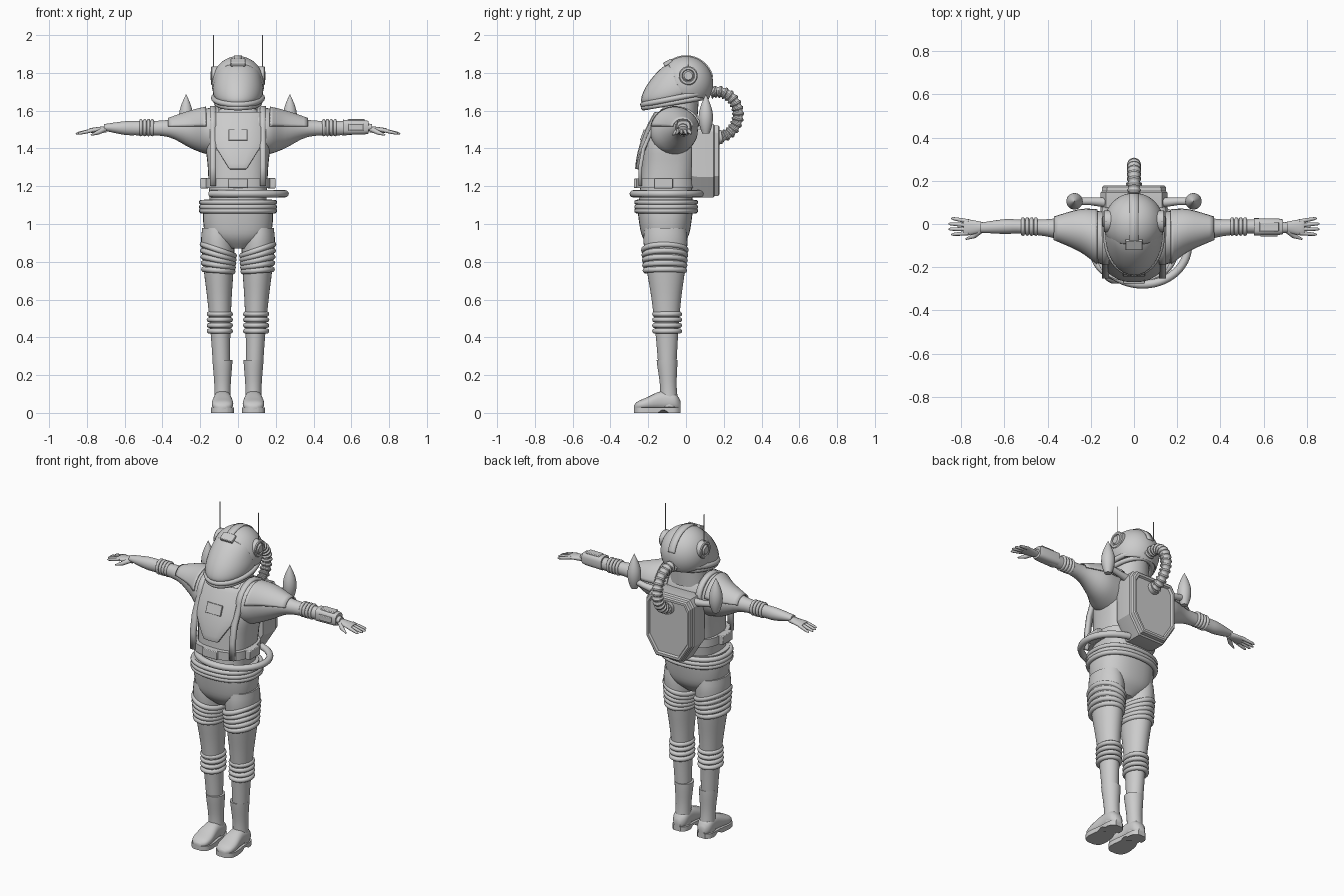
import bpy, bmesh, math
from mathutils import Vector, Matrix

if "Cube" in bpy.data.objects:
    bpy.data.objects.remove(bpy.data.objects["Cube"])

tone = 0.6
grey = bpy.data.materials.new("suit grey")
grey.use_nodes = True
grey.diffuse_color = (tone, tone, tone, 1)
grey.node_tree.nodes["Principled BSDF"].inputs["Base Color"].default_value = (tone, tone, tone, 1)


def finish(name, bm, solid=0, bevel=0, angle=40):
    bmesh.ops.recalc_face_normals(bm, faces=bm.faces)
    mesh = bpy.data.meshes.new(name)
    bm.to_mesh(mesh)
    bm.free()
    mesh.materials.append(grey)
    ob = bpy.data.objects.new(name, mesh)
    bpy.context.collection.objects.link(ob)
    if solid:
        mod = ob.modifiers.new("Thickness", "SOLIDIFY")
        mod.thickness, mod.offset = solid, 0
    if bevel:
        mod = ob.modifiers.new("Bevel", "BEVEL")
        mod.width, mod.segments = bevel, 2
    bpy.ops.object.select_all(action="DESELECT")
    ob.select_set(True)
    bpy.context.view_layer.objects.active = ob
    bpy.ops.object.shade_smooth_by_angle(angle=math.radians(angle))


def smooth(points, steps=4):
    """Catmull-Rom curve through the points."""
    pts = [Vector(p) for p in points]
    pts = [pts[0]] + pts + [pts[-1]]
    out = []
    for a, b, c, d in zip(pts, pts[1:], pts[2:], pts[3:]):
        for k in range(steps):
            t = k / steps
            out.append(b + (c - a) * t / 2 + (a - b * 2.5 + c * 2 - d / 2) * t * t
                       + (b * 3 - a - c * 3 + d) * t ** 3 / 2)
    return out + [pts[-1]]


def skin(name, rows, wrap=True, loop=False, **style):
    """Join rows of points with faces; closed rows get end caps."""
    bm = bmesh.new()
    verts = [[bm.verts.new(p) for p in row] for row in rows]
    pairs = list(zip(verts, verts[1:])) + ([(verts[-1], verts[0])] if loop else [])
    count = len(verts[0])
    for a, b in pairs:
        for j in range(count if wrap else count - 1):
            k = (j + 1) % count
            bm.faces.new((a[j], a[k], b[k], b[j]))
    if wrap and not loop:
        bm.faces.new(verts[0])
        bm.faces.new(verts[-1])
    finish(name, bm, **style)


def oval(centre, u, v, power=2, n=32, start=0, end=360):
    """Superellipse with half axes u and v, whole or an arc."""
    centre, u, v = Vector(centre), Vector(u), Vector(v)
    bend = lambda t: math.copysign(abs(t) ** (2 / power), t)
    gaps = n if end - start == 360 else n - 1
    angles = [math.radians(start + (end - start) * i / gaps) for i in range(n)]
    return [centre + u * bend(math.cos(a)) + v * bend(math.sin(a)) for a in angles]


def loft(name, sections, steps=4, **style):
    columns = [smooth(column, steps) for column in zip(*sections)]
    skin(name, list(zip(*columns)), **style)


def stack(name, rows, x=0, y=-.1, lean=0, power=2):
    """Upright body from rows of height, half width and half depth."""
    base = rows[0][0]
    loft(name, [oval((x, y + lean * (z - base), z), (w, 0, 0), (0, d, 0), power) for z, w, d in rows])


def tube(name, points, radii, ref=(0, 0, 1), loop=False, n=12):
    pts, ref, last = [Vector(p) for p in points], Vector(ref), len(points) - 1
    rows = []
    for i, p in enumerate(pts):
        ahead = pts[(i + 1) % len(pts)] if loop else pts[min(i + 1, last)]
        behind = pts[i - 1] if loop else pts[max(i - 1, 0)]
        along = ahead - behind
        u = along.cross(ref).normalized()
        r = radii[i] if isinstance(radii, list) else radii
        rows.append(oval(p, u * r, u.cross(along).normalized() * r, n=n))
    skin(name, rows, loop=loop)


def ring(name, centre, u, v, radius, ref=(0, 0, 1), power=2):
    tube(name, oval(centre, u, v, power, n=40), radius, ref, loop=True, n=10)


def box(name, centre, size, bevel=.004, tilt=0):
    bm = bmesh.new()
    place = Matrix.Translation(centre) @ Matrix.Rotation(tilt, 4, "X") @ Matrix.Diagonal((*size, 1))
    bmesh.ops.create_cube(bm, size=1, matrix=place)
    finish(name, bm, bevel=bevel)


def chest_y(z):
    """Depth of the chest front at a height."""
    return .9 * (z - 1.25) ** 2 - .26


# Torso, neck and hips
stack("torso", [(1.1, .15, .14), (1.3, .16, .145), (1.43, .17, .145), (1.54, .14, .12), (1.61, .1, .07)],
      y=-.11, lean=.1, power=2.7)
stack("neck", [(1.55, .11, .09), (1.7, .1, .1)], y=-.03)
stack("hips", [(.87, .05, .07), (.93, .16, .12), (1.02, .185, .14), (1.13, .18, .15)], y=-.11, power=2.4)

# Waist rings, belt and buckle
for z in (1.07, 1.09, 1.115):
    ring("waist_ring", (0, -.105, z), (.193, 0, 0), (0, .155, 0), .014, power=2.3)
skin("belt", [oval((0, -.105, z), (.175, 0, 0), (0, .16, 0), 2.7) for z in (1.19, 1.24)])
box("buckle", (0, -.265, 1.215), (.1, .02, .05))

# Hose running round the waist to the pack
tube("waist_hose", oval((.04, -.1, 1.16), (.21, 0, 0), (0, .18, 0), n=40, start=210, end=435), .019)

# Chest plate tapering to a point, with a shallow panel
rows = []
for i in range(11):
    z = 1.29 + .03 * i
    half = min(.12, .045 + .62 * (z - 1.29))
    rows.append([(half * t, chest_y(z) + .02 * (half * t / .12) ** 2, z) for t in (-1, -.5, 0, .5, 1)])
skin("chest_plate", rows, wrap=False, solid=.022, bevel=.004)
box("chest_panel", (0, -.227, 1.47), (.1, .014, .06), .002, -.35)

# Helmet: tilted slices from a front point to a back point
slices = [((-.19, 1.62), (.05, 1.68), .1), ((-.237, 1.65), (.13, 1.72), .13), ((-.21, 1.73), (.135, 1.77), .13),
          ((-.13, 1.825), (.11, 1.83), .105), ((-.03, 1.88), (.02, 1.88), .03)]
rows = []
for front, back, half in slices:
    front, back = Vector((0, *front)), Vector((0, *back))
    rows.append(oval((front + back) / 2, (half, 0, 0), (back - front) / 2))
loft("helmet_visor", rows, 6)

# Dome shell cut open at the face and the neck
bm = bmesh.new()
place = Matrix.Translation((0, 0, 1.743)) @ Matrix.Diagonal((.135, .14, .142, 1))
bmesh.ops.create_uvsphere(bm, u_segments=48, v_segments=32, radius=1, matrix=place)
for point, normal in (((0, -.075, 1.8), (0, -1, -.35)), ((0, 0, 1.685), (0, -.2, -1))):
    parts = bm.verts[:] + bm.edges[:] + bm.faces[:]
    bmesh.ops.bisect_plane(bm, geom=parts, plane_co=point, plane_no=normal, clear_outer=True)
finish("helmet_dome", bm, solid=.008)
ring("helmet_rim", (0, -.052, 1.667), (.128, 0, 0), (0, .176, .035), .015)
ring("helmet_jaw", (0, -.06, 1.643), (.115, 0, 0), (0, .165, .028), .014)
skin("crest", [oval((x, 0, 1.743), (0, .145, 0), (0, 0, .146), start=15, end=125) for x in (-.022, .022)],
     wrap=False, solid=.008)
box("brow_lamp", (0, -.095, 1.855), (.08, .05, .022), tilt=.5)

# Backpack with a recessed rear panel
half = [(.13, 1.53), (.155, 1.49), (.155, 1.25), (.085, 1.14)]
outline = half + [(-x, z) for x, z in reversed(half)]
middle = 1.335
layers = [(.03, .95), (.06, 1), (.145, 1), (.152, .96), (.172, .95), (.178, .91), (.178, .84), (.166, .81)]
skin("backpack", [[(x * s, y, middle + (z - middle) * s) for x, z in outline] for y, s in layers], angle=20)

# Ribbed air hose from helmet to pack
path = oval((0, .165, 1.58), (0, .11, 0), (0, 0, .12), n=64, start=110, end=-100)
tube("air_hose", path, [.032 if i % 4 < 2 else .025 for i in range(len(path))], (1, 0, 0), n=20)
tube("hose_collar", [(0, .16, 1.458), (0, .19, 1.46)], .037, (1, 0, 0), n=20)

for side, s in (("left", 1), ("right", -1)):
    # Ear disc and aerial
    ear = [(.1, .05), (.137, .05), (.142, .045), (.142, .034), (.136, .03), (.146, .022)]
    skin(side + "_ear_disc", [oval((s * x, .012, 1.785), (0, r, 0), (0, 0, r)) for x, r in ear], angle=30)
    tube(side + "_aerial", [(s * .13, .012, z) for z in (1.78, 2)], .002, (1, 0, 0), n=6)

    # Harness strap and belt pouch
    strap = [Vector((0, chest_y(z) + .015, z)) for z in (1.2, 1.3, 1.4)]
    strap += oval((0, -.055, 1.5), (0, -.125, 0), (0, 0, .115), end=180, n=16) + [Vector((0, .07, 1.4))]
    skin(side + "_strap", [[(s * x, p.y, p.z) for x in (.116, .148)] for p in strap], wrap=False, solid=.02)
    box(side + "_belt_pouch", (s * .178, -.12, 1.215), (.04, .1, .055))

    # Thruster on an arm from the pack
    tube(side + "_thruster_arm", [(s * .13, .1, 1.5), (s * .2, .105, 1.51), (s * .275, .105, 1.525)],
         [.024, .018, .018])
    bullet = [(t / 8, .038 * math.cos((t / 8 - .4) * 2.6)) for t in range(9)]
    stack(side + "_thruster", [(1.48 + .207 * t, r, r) for t, r in bullet], s * .275, .105)

    # Arm, shoulder cap and elbow rings
    arm = [(.1, -.07, .12, .13), (.17, -.06, .12, .12), (.25, -.03, .09, .095), (.37, -.02, .045, .045),
           (.52, -.012, .033, .038), (.6, -.012, .034, .036), (.71, -.017, .023, .017)]
    limb = lambda row, grow=0, **arc: oval((s * row[0], row[1], 1.515 - .2 * row[3]), (0, row[2] + grow, 0),
                                           (0, 0, row[3] + grow), **arc)
    loft(side + "_arm", [limb(row) for row in arm])
    loft(side + "_shoulder_cap", [limb(row, .007, n=20, start=12, end=168) for row in arm[1:4]],
         wrap=False, solid=.008)
    for i in range(4):
        ring(side + "_elbow_ring", (s * (.454 + .02 * i), -.012, 1.51), (0, .034, 0), (0, 0, .037), .009, (1, 0, 0))

    # Hand with fanned fingers
    palm = [(.695, .022, .018), (.73, .03, .016), (.775, .037, .013), (.79, .033, .009)]
    loft(side + "_palm", [oval((s * x, -.015, 1.55 - .07 * x), (0, w, 0), (0, 0, h)) for x, w, h in palm])
    for i in range(4):
        root, spread = .012 - .018 * i, abs(i - 1.5)
        base = Vector((s * .765, root, 1.497))
        tip = Vector((s * (.865 - .013 * spread), root * 1.4 + .01, 1.478))
        tube(side + "_finger", [base.lerp(tip, t) for t in (0, .5, .9, 1)], [.01, .009, .007, .003])
    tube(side + "_thumb", [(s * .71, -.03, 1.5), (s * .74, -.055, 1.485), (s * .778, -.07, 1.471)],
         [.014, .012, .004])

    # Leg with tilted thigh rings and level knee rings
    leg = [(.25, .045, .048), (.42, .052, .06), (.6, .064, .078), (.75, .078, .1), (.9, .088, .116), (.98, .08, .11)]
    loft(side + "_leg", [oval((s * (.08 + .03 * z), -.095 - .015 * z, z), (w, 0, 0), (0, d, 0)) for z, w, d in leg])
    for i in range(5):
        ring(side + "_thigh_ring", (s * .104, -.112, .862 - .027 * i), (s * (.084 - .002 * i), 0, .03 - .006 * i),
             (0, .111 - .002 * i, 0), .015)
    for i in range(4):
        ring(side + "_knee_ring", (s * .096, -.1, .433 + .03 * i), (.056, 0, 0), (0, .066, 0), .0135)

    # Boot shaft, foot and sole with a heel
    mid = s * .082
    stack(side + "_boot_shaft", [(.03, .045, .05), (.14, .043, .044), (.25, .051, .053), (.28, .053, .055)],
          mid, -.088, -.05)
    foot = [(-.03, .02, .025), (-.06, .044, .045), (-.13, .047, .05), (-.21, .057, .033), (-.255, .048, .023),
            (-.275, .02, .013)]
    loft(side + "_boot_foot", [oval((mid, y, .015 + h), (w, 0, 0), (0, 0, h), 2.4) for y, w, h in foot])
    edge = [(p.x, p.y + .004) for p in smooth(foot_row[:2] for foot_row in foot)]
    rim = [(mid + w, y) for y, w in edge] + [(mid - w, y) for y, w in reversed(edge)]
    arch = lambda y: .014 if -.15 < y < -.1 else 0
    skin(side + "_sole", [[(x, y, arch(y)) for x, y in rim], [(x, y, .028) for x, y in rim]], angle=30)

# Forearm device on one arm
cuff = [(.555, .04), (.67, .038), (.69, .034)]
skin("wrist_cuff", [oval((x, -.013, 1.512), (0, r, 0), (0, 0, r), 3) for x, r in cuff], angle=25)
box("cuff_screen", (.625, -.013, 1.55), (.09, .045, .012))
box("cuff_buttons", (.625, -.053, 1.512), (.08, .01, .035))
